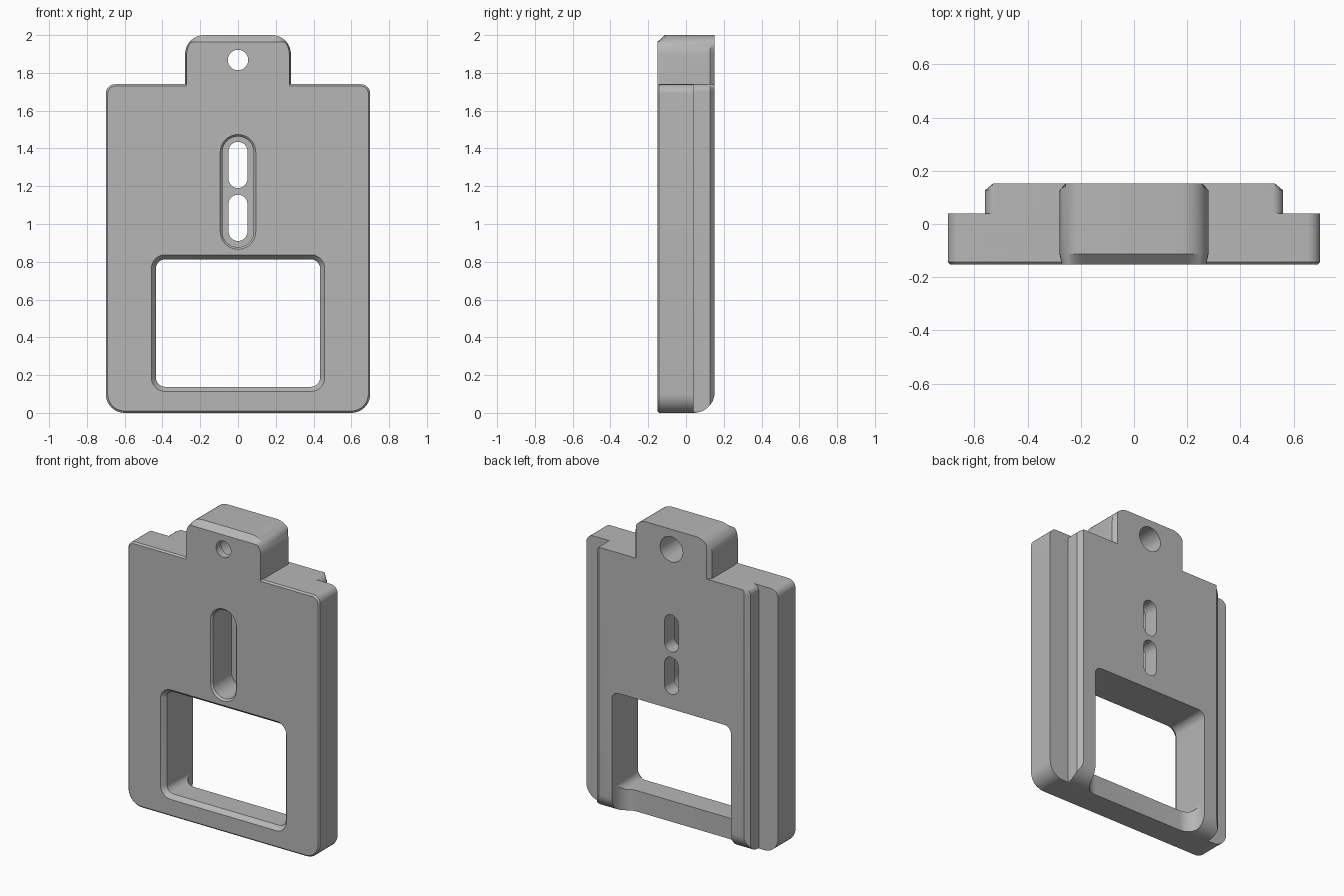
import bpy, bmesh, math

if "Cube" in bpy.data.objects:
    bpy.data.objects.remove(bpy.data.objects["Cube"])

grey = bpy.data.materials.new("plain_grey")
grey.use_nodes = True
COLOUR = (0.47, 0.47, 0.47, 1)
grey.diffuse_color = COLOUR
grey.node_tree.nodes["Principled BSDF"].inputs["Base Color"].default_value = COLOUR

FRONT, BACK, STEP = -0.152, 0.152, 0.04
TOP = 1.74


def rounded(half, low, high, r_low, r_high, inset=0, n=10):
    """Rounded rectangle in two axes, centred on the first."""
    half, low, high = half - inset, low + inset, high - inset
    corners = [(1, low, r_low, -90), (1, high, r_high, 0),
               (-1, high, r_high, 90), (-1, low, r_low, 180)]
    pts = []
    for side, level, r, start in corners:
        r = max(r - inset, 0.004)
        cx = side * (half - r)
        cz = level + r if level == low else level - r
        for i in range(n + 1):
            a = math.radians(start + 90 * i / n)
            pts.append((cx + r * math.cos(a), cz + r * math.sin(a)))
    return pts


def loft(name, rings, place=lambda u, v, d: (u, d, v)):
    """Closed solid through matching rings, given as (depth, points)."""
    bm = bmesh.new()
    loops = [[bm.verts.new(place(u, v, d)) for u, v in pts] for d, pts in rings]
    for a, b in zip(loops, loops[1:]):
        for i in range(len(a)):
            j = (i + 1) % len(a)
            bm.faces.new((a[i], a[j], b[j], b[i]))
    bm.faces.new(loops[0])
    bm.faces.new(loops[-1])
    bmesh.ops.recalc_face_normals(bm, faces=bm.faces)
    mesh = bpy.data.meshes.new(name)
    bm.to_mesh(mesh)
    bm.free()
    mesh.materials.append(grey)
    ob = bpy.data.objects.new(name, mesh)
    bpy.context.collection.objects.link(ob)
    return ob


def combine(target, other, operation):
    mod = target.modifiers.new("combine", "BOOLEAN")
    mod.operation, mod.object, mod.solver = operation, other, "EXACT"
    bpy.context.view_layer.objects.active = target
    bpy.ops.object.modifier_apply(modifier=mod.name)
    bpy.data.objects.remove(other)


def clamp_x(pts, limit):
    return [(max(-limit, min(limit, x)), z) for x, z in pts]


# Front plate with a fine chamfer round its face
plate_args = (0.70, 0, TOP, 0.1, 0.05)
body = loft("backing_plate", [(FRONT, rounded(*plate_args, inset=0.01)),
                              (FRONT + 0.01, rounded(*plate_args)),
                              (STEP, rounded(*plate_args))])

# Rear plate: chamfered sides, rounded lower edge
outline = rounded(0.56, 0, TOP, 0.01, 0.04)
rear = loft("rear_plate", [(-0.05, outline), (BACK - 0.025, outline),
                           (BACK, clamp_x(outline, 0.53))])
edge = [(-0.5, 3), (-0.5, 0)]
for i in range(13):
    a = math.radians(90 * i / 12)
    edge.append((STEP + (BACK - STEP) * math.sin(a), 0.11 * (1 - math.cos(a))))
edge.append((BACK, 3))
limits = loft("rear_limits", [(-1, edge), (1, edge)], lambda u, v, d: (d, u, v))
combine(rear, limits, "INTERSECT")
combine(body, rear, "UNION")

# Hanging tab: sloped front top edge, chamfered rear sides
tab_outline = rounded(0.28, 1.55, 2.0, 0.01, 0.1)
tab_face = [(x * 0.97, min(z, 1.963)) for x, z in tab_outline]
tab = loft("hanging_tab", [(FRONT, tab_face), (FRONT + 0.04, tab_outline),
                           (BACK - 0.025, tab_outline),
                           (BACK, clamp_x(tab_outline, 0.257))])
combine(body, tab, "UNION")

# Window with a bevelled front rim
wide = rounded(0.46, 0.113, 0.838, 0.075, 0.075)
narrow = rounded(0.435, 0.138, 0.813, 0.05, 0.05)
cutters = [loft("window_cutter", [(FRONT - 0.001, wide), (FRONT + 0.03, narrow),
                                  (0.3, narrow)])]

# Recess behind the lower bar, with filleted inner ends
recess = rounded(0.435, 0.03, 0.4, 0.1, 0.01)
cutters.append(loft("recess_cutter", [(-0.1, recess), (0.19, recess)],
                    lambda u, v, d: (u, v, d)))

# Long front pocket
pocket = (0.095, 0.865, 1.475, 0.0949, 0.0949)
cutters.append(loft("pocket_cutter", [(FRONT - 0.001, rounded(*pocket)),
                                      (FRONT + 0.012, rounded(*pocket, inset=0.012)),
                                      (0.05, rounded(*pocket, inset=0.012))]))

# Two through slots
for low in (0.91, 1.19):
    slot = rounded(0.05, low, low + 0.245, 0.0499, 0.0499)
    cutters.append(loft("slot_cutter", [(0, slot), (0.3, slot)]))

# Hanging hole, wider from behind
for r, start, end in ((0.054, -0.3, 0), (0.083, -0.1, 0.3)):
    ring = rounded(r, 1.868 - r, 1.868 + r, r * 0.999, r * 0.999)
    cutters.append(loft("hole_cutter", [(start, ring), (end, ring)]))

for cutter in cutters:
    combine(body, cutter, "DIFFERENCE")

bpy.ops.object.select_all(action="DESELECT")
body.select_set(True)
bpy.context.view_layer.objects.active = body
bpy.ops.object.shade_smooth_by_angle(angle=math.radians(25))
